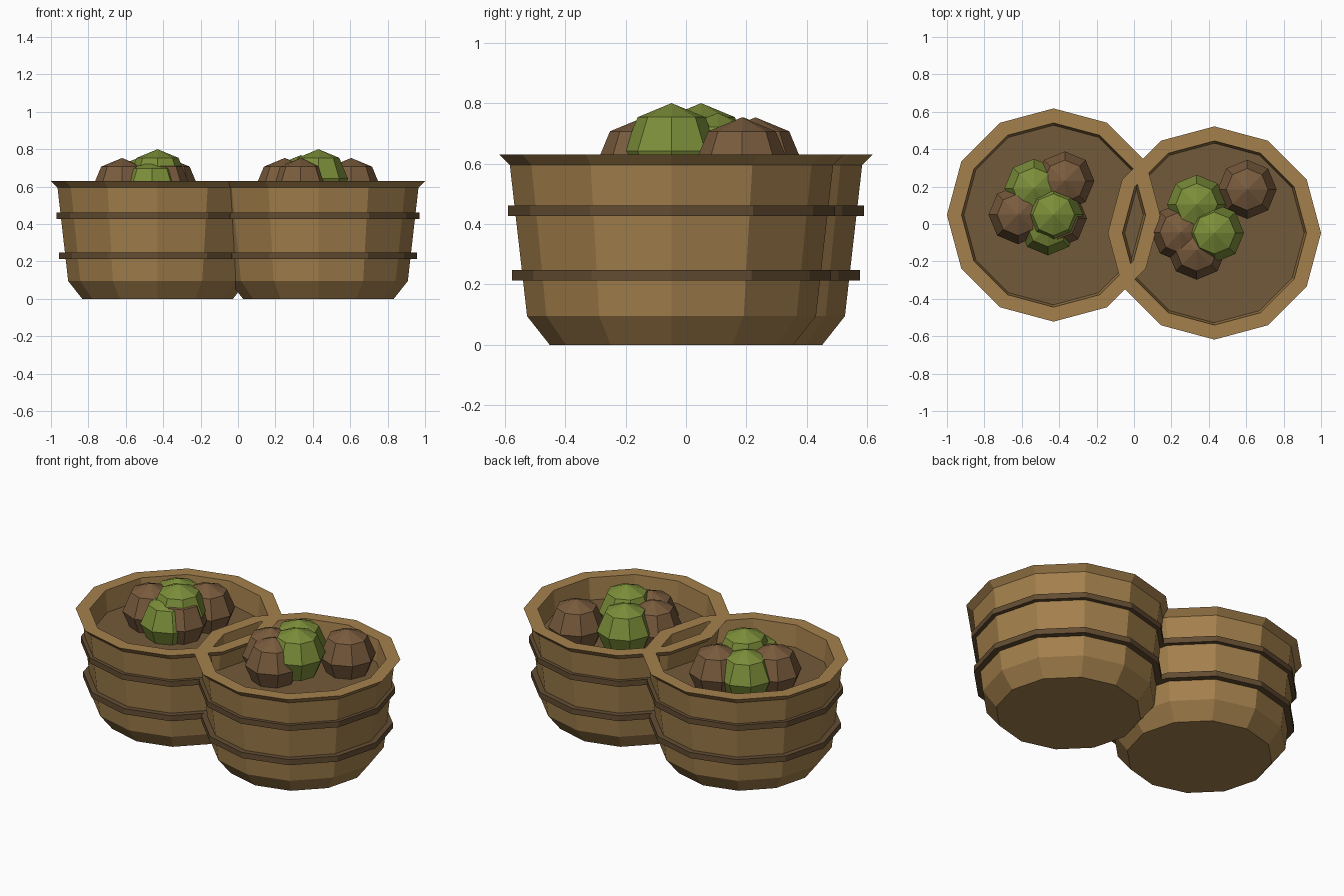
import bpy, bmesh, math

if "Cube" in bpy.data.objects:
    bpy.data.objects.remove(bpy.data.objects["Cube"])


def material(name, color):
    m = bpy.data.materials.new(name)
    m.diffuse_color = (*color, 1)
    m.use_nodes = True
    m.node_tree.nodes["Principled BSDF"].inputs["Base Color"].default_value = m.diffuse_color
    return m


WOOD = material("light wood", (0.37, 0.216, 0.073))
BAND = material("dark wood", (0.125, 0.073, 0.031))
SOIL = material("basket floor brown", (0.17, 0.102, 0.042))
BROWN = material("brown produce", (0.19, 0.105, 0.047))
GREEN = material("green produce", (0.2, 0.27, 0.041))


def finish(name, bm, mat, loc):
    bmesh.ops.recalc_face_normals(bm, faces=bm.faces[:])
    me = bpy.data.meshes.new(name)
    bm.to_mesh(me)
    bm.free()
    me.materials.append(mat)
    ob = bpy.data.objects.new(name, me)
    ob.location = loc
    bpy.context.collection.objects.link(ob)
    return ob


def lathe(name, profile, mat, loc, sides=12, closed=False):
    """Turn a (radius, height) profile; open profiles get capped at both ends."""
    bm = bmesh.new()
    rings = []
    for r, z in profile:
        rings.append([bm.verts.new((r * math.cos(a), r * math.sin(a), z))
                      for a in (math.tau * i / sides for i in range(sides))])
    pairs = list(zip(rings, rings[1:]))
    if closed:
        pairs.append((rings[-1], rings[0]))
    for a, b in pairs:
        for i in range(sides):
            j = (i + 1) % sides
            bm.faces.new((a[i], a[j], b[j], b[i]))
    if not closed:
        bm.faces.new(rings[0])
        bm.faces.new(rings[-1])
    return finish(name, bm, mat, loc)


def produce(name, x, y, z, mat, r=0.158):
    """Low-poly round fruit."""
    bm = bmesh.new()
    bmesh.ops.create_uvsphere(bm, u_segments=8, v_segments=4, radius=r)
    finish(name, bm, mat, (x, y, z))


# Baskets: tapered body with flared rim, soil floor and two hoops
body = [(0.403, 0), (0.478, 0.095), (0.535, 0.595), (0.57, 0.63),
        (0.492, 0.63), (0.478, 0.48)]
baskets = {"left": (-0.43, 0.048, 0), "right": (0.43, -0.048, 0)}
for side, loc in baskets.items():
    lathe(side + "_basket", body, WOOD, loc)
    lathe(side + "_floor", [(0.47, 0.46), (0.481, 0.5)], SOIL, loc)
    for part, z, r in (("lower", 0.213, 0.528), ("upper", 0.427, 0.541)):
        lathe(f"{side}_{part}_hoop",
              [(r, z), (r, z + 0.034), (r - 0.05, z + 0.034), (r - 0.05, z)],
              BAND, loc, closed=True)

# Produce heaped in each basket: x, y, centre height, colour
heap = [
    (-0.43, 0.05, 0.642, GREEN),
    (-0.535, 0.19, 0.595, GREEN),
    (-0.37, 0.23, 0.595, BROWN),
    (-0.62, 0.05, 0.595, BROWN),
    (-0.46, -0.01, 0.585, GREEN),
    (-0.41, 0.03, 0.595, BROWN),
    (0.43, -0.048, 0.642, GREEN),
    (0.605, 0.185, 0.595, BROWN),
    (0.335, 0.105, 0.61, GREEN),
    (0.25, -0.045, 0.595, BROWN),
    (0.335, -0.14, 0.595, BROWN),
]
for i, (x, y, z, mat) in enumerate(heap):
    kind = "green_fruit" if mat is GREEN else "brown_fruit"
    produce(f"{kind}_{i + 1}", x, y, z, mat)
